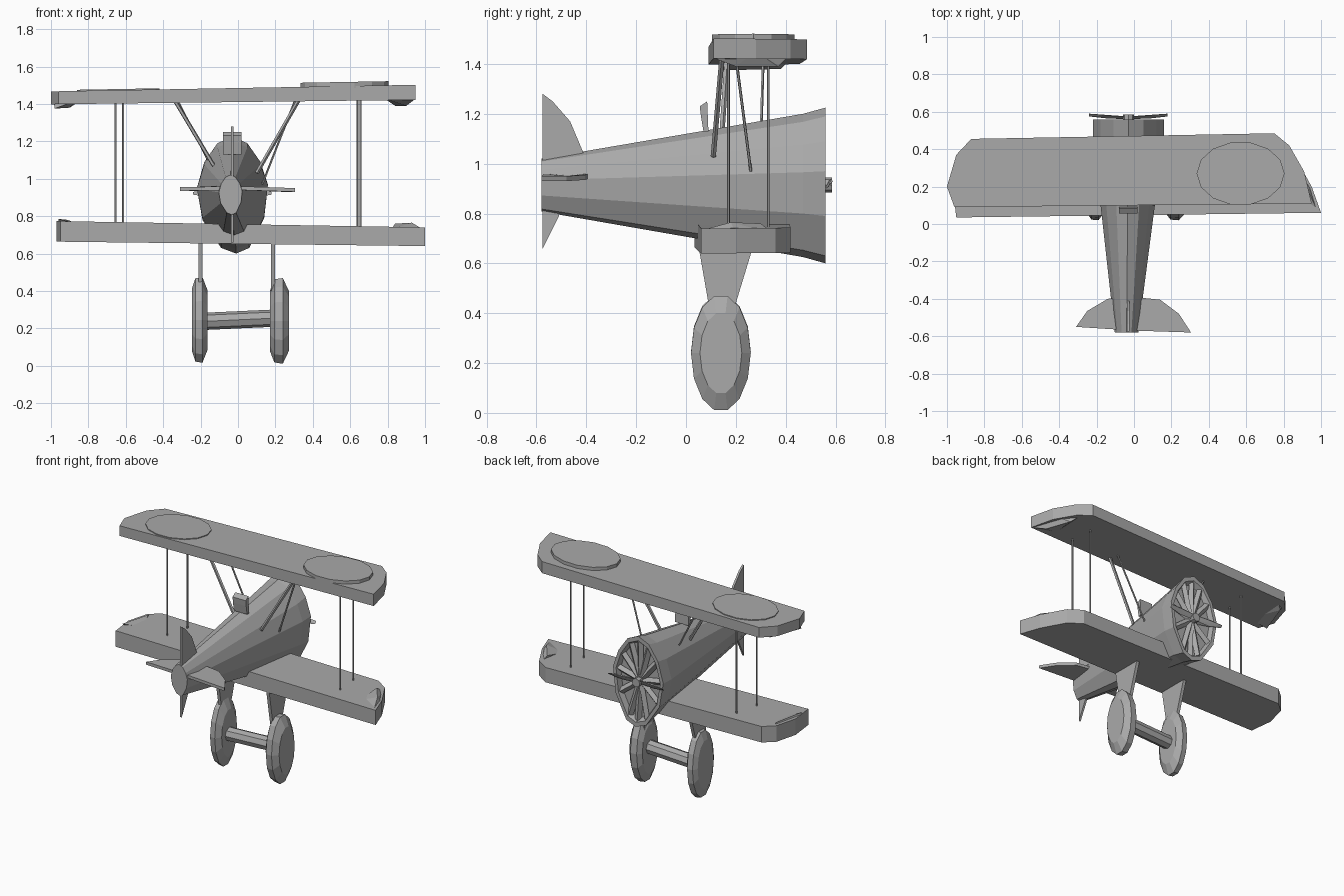
import bpy, bmesh, math
from mathutils import Vector

if "Cube" in bpy.data.objects:
    bpy.data.objects.remove(bpy.data.objects["Cube"], do_unlink=True)

GREY = (0.4, 0.4, 0.4, 1)
mat = bpy.data.materials.new("plain grey")
mat.use_nodes = True
mat.diffuse_color = GREY
mat.node_tree.nodes["Principled BSDF"].inputs["Base Color"].default_value = GREY


def finish(name, bm):
    bmesh.ops.recalc_face_normals(bm, faces=bm.faces)
    mesh = bpy.data.meshes.new(name)
    bm.to_mesh(mesh)
    bm.free()
    mesh.materials.append(mat)
    ob = bpy.data.objects.new(name, mesh)
    bpy.context.collection.objects.link(ob)
    return ob


def loft(name, rings, caps=True):
    """Skin a row of closed rings that have equal point counts."""
    bm = bmesh.new()
    rows = [[bm.verts.new(p) for p in ring] for ring in rings]
    n = len(rows[0])
    for a, b in zip(rows, rows[1:]):
        for i in range(n):
            j = (i + 1) % n
            bm.faces.new((a[i], a[j], b[j], b[i]))
    if caps:
        bm.faces.new(rows[0])
        bm.faces.new(rows[-1])
    return finish(name, bm)


def hull(name, points):
    bm = bmesh.new()
    for p in points:
        bm.verts.new(p)
    res = bmesh.ops.convex_hull(bm, input=bm.verts)
    junk = {v for v in res["geom_interior"] if isinstance(v, bmesh.types.BMVert)}
    bmesh.ops.delete(bm, geom=list(junk), context="VERTS")
    return finish(name, bm)


def rod(name, start, end, r, sides=5):
    a, b = Vector(start), Vector(end)
    q = (b - a).to_track_quat("Z", "Y")
    ring = [q @ Vector((r * math.cos(t), r * math.sin(t), 0))
            for t in (math.tau * i / sides for i in range(sides))]
    return loft(name, [[p + v for v in ring] for p in (a, b)])


def wing(name, outline, bottom, top):
    """Planform slab whose bottom and top heights vary along the span."""
    return loft(name, [[(x, y, f(x)) for x, y in outline] for f in (bottom, top)])


def upper_low(x): return 1.41 + 0.012 * x
def upper_high(x): return 1.485 + 0.018 * x
def lower_low(x): return 0.652 - 0.012 * x
def lower_high(x): return 0.757 - 0.017 * x


# Wings
wing("upper_wing", [(-0.96, 0.09), (-1.0, 0.2), (-0.95, 0.37), (-0.87, 0.455), (0.75, 0.485),
                    (0.83, 0.42), (0.91, 0.28), (0.95, 0.11)], upper_low, upper_high)
wing("lower_wing", [(-0.95, 0.035), (-0.97, 0.2), (-0.93, 0.35), (-0.86, 0.41), (0.77, 0.42),
                    (0.86, 0.36), (0.95, 0.2), (1.0, 0.06)], lower_low, lower_high)

# Drooped and raised wing tip caps
hull("upper_tip_right", [(-0.98, 0.15, 1.375), (-0.9, 0.38, 1.38), (-0.84, 0.42, 1.42),
                         (-0.86, 0.12, 1.42), (-0.99, 0.2, 1.44), (-0.93, 0.38, 1.44)])
hull("upper_tip_left", [(0.9, 0.2, 1.39), (0.84, 0.37, 1.39), (0.94, 0.12, 1.42),
                        (0.78, 0.42, 1.44), (0.78, 0.15, 1.43), (0.9, 0.28, 1.45)])
hull("lower_tip_right", [(-0.96, 0.12, 0.785), (-0.91, 0.33, 0.78), (-0.86, 0.2, 0.76),
                         (-0.965, 0.2, 0.72), (-0.92, 0.35, 0.72)])
hull("lower_tip_left", [(0.84, 0.3, 0.76), (0.93, 0.18, 0.765), (0.98, 0.07, 0.735),
                        (0.82, 0.15, 0.73), (0.86, 0.35, 0.72), (0.95, 0.2, 0.72)])

# Round wing patches, with one raised and one nearly flush
for name, cx, rx, rise in (("wing_disc_left", 0.57, 0.235, 0.022),
                           ("wing_disc_right", -0.64, 0.22, 0.006)):
    circle = [(cx + rx * math.cos(a), 0.27 + 0.17 * math.sin(a))
              for a in (math.tau * i / 14 for i in range(14))]
    wing(name, circle, lambda x: upper_high(x) - 0.01, lambda x: upper_high(x) + rise)

# Fuselage, tapering from the engine to the tail
nose = [(-0.03, 1.225), (0.05, 1.19), (0.12, 1.09), (0.16, 0.97), (0.14, 0.79), (0.06, 0.63),
        (-0.01, 0.6), (-0.09, 0.63), (-0.19, 0.78), (-0.22, 0.95), (-0.18, 1.09), (-0.11, 1.19)]
CX, CZ = -0.03, 0.915


def section(y, sx, sz, dx=0.0):
    return [(CX + dx + (x - CX) * sx, y, CZ + (z - CZ) * sz) for x, z in nose]


loft("fuselage", [section(-0.58, 0.33, 0.34, -0.01), section(0.47, 1, 0.92),
                  section(0.56, 1, 1), section(0.56, 0.88, 0.9),
                  section(0.525, 0.82, 0.84)])

# Radial engine cylinders
outer = section(0.54, 0.85, 0.87)
for i in range(0, 12):
    x, y, z = outer[i]
    rod("engine_cylinder", (CX, 0.53, CZ), (x, 0.535, z), 0.022, 4)
rod("engine_hub", (CX, 0.5, CZ), (CX, 0.585, CZ), 0.03, 8)

# Propeller
for s in (-1, 1):
    hull("propeller_blade", [(CX, 0.56, 0.905), (CX, 0.575, 0.935),
                             (CX + s * 0.12, 0.565, 0.9), (CX + s * 0.12, 0.58, 0.94),
                             (CX + s * 0.21, 0.575, 0.915), (CX + s * 0.21, 0.59, 0.93)])


def plate(name, points, axis, t):
    """Thin flat plate from an outline, thickened along one axis."""
    off = Vector([t / 2 if i == axis else 0 for i in range(3)])
    return loft(name, [[Vector(p) + k * off for p in points] for k in (-1, 1)])


# Tail surfaces
plate("tailplane", [(-0.31, -0.55, 0.945), (-0.25, -0.465, 0.945), (-0.14, -0.4, 0.95),
                    (0, -0.39, 0.95), (0.14, -0.405, 0.945), (0.24, -0.48, 0.94),
                    (0.305, -0.58, 0.94), (0, -0.57, 0.95)], 2, 0.02)
plate("tail_fin", [(-0.03, -0.575, 0.95), (-0.03, -0.575, 1.28), (-0.03, -0.535, 1.25),
                   (-0.03, -0.465, 1.17), (-0.03, -0.41, 1.04), (-0.03, -0.41, 0.95)], 0, 0.014)
plate("lower_fin", [(-0.03, -0.575, 0.88), (-0.03, -0.575, 0.66), (-0.03, -0.51, 0.79),
                    (-0.03, -0.5, 0.88)], 0, 0.014)

# Windscreen in front of the cockpit
hull("windscreen", [(x, y, z) for x in (-0.08, 0.02)
                    for y, z in ((0.06, 1.19), (0.055, 1.23), (0.085, 1.25), (0.09, 1.13), (0.07, 1.13))])

# Struts between the wings
for x, y in ((-0.655, 0.17), (-0.615, 0.33), (0.655, 0.17), (0.64, 0.33)):
    rod("wing_strut", (x, y, 0.72), (x, y, 1.44), 0.006)

# Cabane struts from the fuselage to the upper wing
for a, b, r in (((0.33, 0.145, 1.43), (0.10, 0.11, 1.03), 0.011),
                ((0.31, 0.20, 1.43), (0.13, 0.26, 0.97), 0.006),
                ((-0.345, 0.165, 1.43), (-0.13, 0.14, 1.07), 0.011),
                ((-0.33, 0.31, 1.43), (-0.16, 0.30, 1.1), 0.006)):
    rod("cabane_strut", a, b, r)

# Landing gear: oval wheels, tapered legs and an axle
for x, zc, leg_x, half in ((-0.205, 0.245, -0.2, 0.042), (0.222, 0.24, 0.188, 0.05)):
    rings = []
    for k, s in ((-1, 0.72), (-0.55, 0.97), (0.35, 1), (1, 0.7)):
        rings.append([(x + k * half, 0.14 + 0.12 * s * math.cos(a), zc + 0.235 * s * math.sin(a))
                      for a in (math.tau * i / 14 for i in range(14))])
    loft("wheel", rings)
    plate("gear_leg", [(leg_x, 0.05, 0.67), (leg_x, 0.27, 0.67), (leg_x, 0.2, 0.44),
                       (leg_x, 0.18, 0.3), (leg_x, 0.12, 0.3), (leg_x, 0.09, 0.44)], 0, 0.022)
rod("axle", (-0.19, 0.14, 0.237), (0.2, 0.14, 0.255), 0.046, 8)
